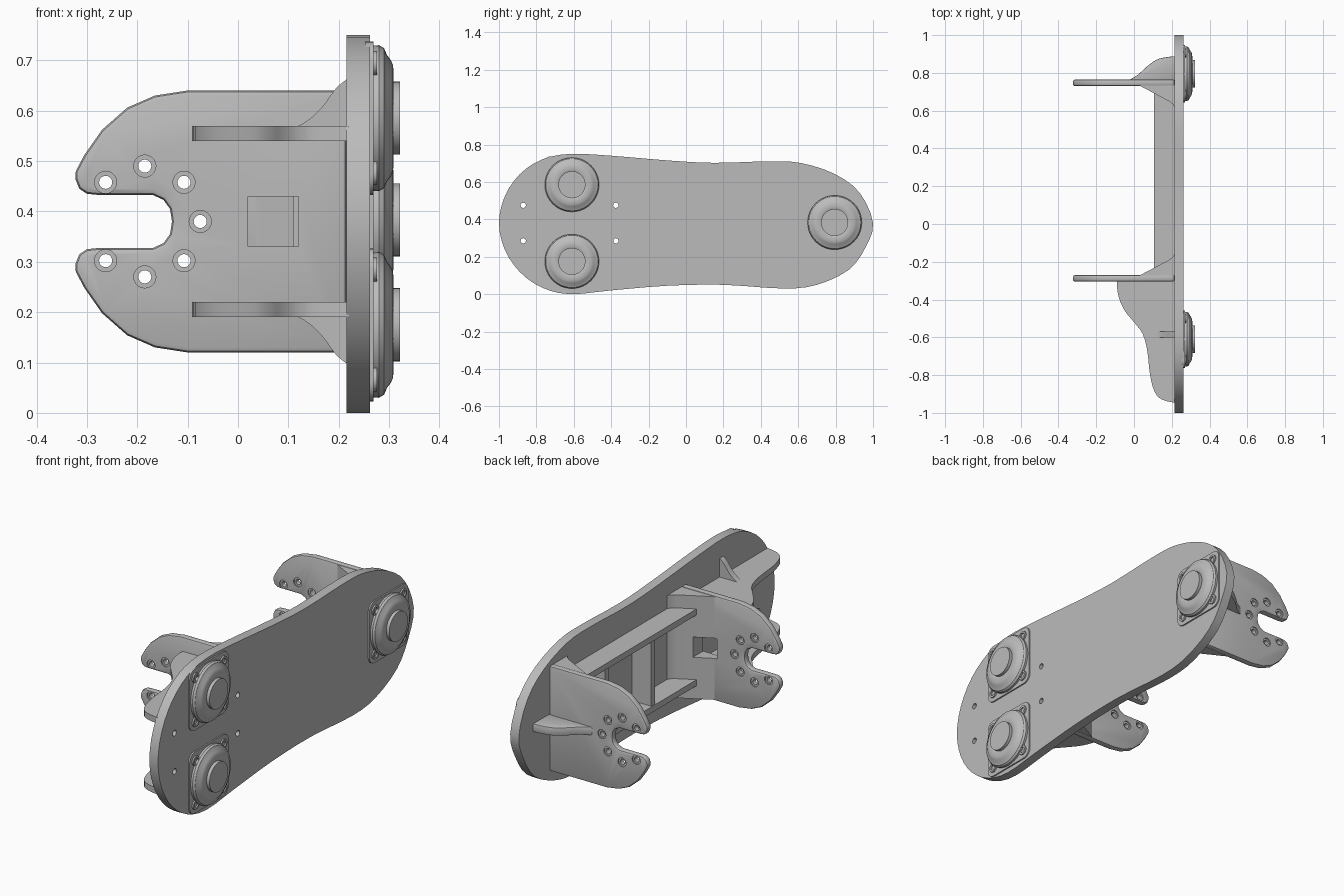
import bpy, bmesh, math
from mathutils import Vector

if "Cube" in bpy.data.objects:
    bpy.data.objects.remove(bpy.data.objects["Cube"], do_unlink=True)

GREY = (0.5, 0.5, 0.5, 1)
metal = bpy.data.materials.new("grey metal")
metal.use_nodes = True
metal.diffuse_color = GREY
metal.node_tree.nodes["Principled BSDF"].inputs["Base Color"].default_value = GREY

MID = 0.38           # height of the centre line
INNER, OUTER = 0.215, 0.262   # faces of the base plate


def finish(bm, name):
    bmesh.ops.recalc_face_normals(bm, faces=bm.faces)
    mesh = bpy.data.meshes.new(name)
    bm.to_mesh(mesh)
    bm.free()
    mesh.materials.append(metal)
    ob = bpy.data.objects.new(name, mesh)
    bpy.context.collection.objects.link(ob)
    return ob


def add_prism(bm, pts, axis, lo, hi):
    """Extrude a 2D outline along an axis; the other two axes keep their order."""
    def place(p, d):
        c = list(p)
        c.insert("xyz".index(axis), d)
        return bm.verts.new(c)
    a = [place(p, lo) for p in pts]
    b = [place(p, hi) for p in pts]
    bm.faces.new(a)
    bm.faces.new(b[::-1])
    for i in range(len(a)):
        j = (i + 1) % len(a)
        bm.faces.new((a[i], b[i], b[j], a[j]))


def prism(name, pts, axis, lo, hi):
    bm = bmesh.new()
    add_prism(bm, pts, axis, lo, hi)
    return finish(bm, name)


def circle(c, r, n=20):
    return [(c[0] + r * math.cos(math.tau * i / n), c[1] + r * math.sin(math.tau * i / n))
            for i in range(n)]


def rounded(c, half, r, n=5):
    pts = []
    for k, (sx, sy) in enumerate(((1, 1), (-1, 1), (-1, -1), (1, -1))):
        for i in range(n + 1):
            a = math.pi / 2 * (k + i / n)
            pts.append((c[0] + sx * (half - r) + r * math.cos(a),
                        c[1] + sy * (half - r) + r * math.sin(a)))
    return pts


def spline(pts, n=3, closed=False):
    """Smooth a list of points with a Catmull-Rom curve."""
    P = [Vector(p) for p in pts]
    m, out = len(P), []
    get = (lambda i: P[i % m]) if closed else (lambda i: P[max(0, min(m - 1, i))])
    for i in range(m if closed else m - 1):
        a, b, c, d = (get(i + k) for k in (-1, 0, 1, 2))
        for s in range(n):
            t = s / n
            out.append(tuple(0.5 * (2 * b + (c - a) * t + (2 * a - 5 * b + 4 * c - d) * t * t
                                    + (3 * b - a - 3 * c + d) * t ** 3)))
    return out if closed else out + [tuple(P[-1])]


def apply(ob, kind, **props):
    mod = ob.modifiers.new(kind, kind)
    for k, v in props.items():
        setattr(mod, k, v)
    bpy.context.view_layer.objects.active = ob
    bpy.ops.object.modifier_apply(modifier=mod.name)


def cut(ob, outlines, axis, lo, hi):
    bm = bmesh.new()
    for pts in outlines:
        add_prism(bm, pts, axis, lo, hi)
    cutter = finish(bm, "cutter")
    apply(ob, 'BOOLEAN', operation='DIFFERENCE', solver='EXACT', object=cutter)
    bpy.data.objects.remove(cutter, do_unlink=True)


def bevel(ob, width, segments=2):
    apply(ob, 'BEVEL', width=width, segments=segments, limit_method='ANGLE',
          angle_limit=math.radians(50))


# Base plate with mounting holes
outline = [(-1, .38), (-.97, .52), (-.89, .64), (-.77, .72), (-.62, .75), (-.4, .74),
           (-.1, .715), (.15, .702), (.45, .71), (.62, .7), (.8, .64), (.93, .54),
           (1, .38), (.96, .25), (.87, .13), (.7, .05), (.52, .03), (.2, .05),
           (-.1, .045), (-.4, .02), (-.62, 0), (-.77, .035), (-.89, .12), (-.97, .24)]
plate = prism("base_plate", spline(outline, 3, True), "x", INNER, OUTER)
cut(plate, [circle((y, z), 0.014) for y in (-0.87, -0.375) for z in (0.285, 0.475)],
    "x", 0.1, 0.4)

# Slotted flanges with a ring of counterbored holes
half = [(INNER, .26), (-.1, .26), (-.165, .25), (-.22, .226), (-.27, .182), (-.305, .132),
        (-.322, .1), (-.323, .085), (-.315, .065), (-.3, .055), (-.28, .053),
        (-.17, .053), (-.148, .043), (-.135, .025), (-.131, 0)]
flange_outline = [(x, MID + h) for x, h in half] + [(x, MID - h) for x, h in half[-2::-1]]
bolts = [(-0.185 + 0.11 * math.cos(k * math.pi / 4), MID + 0.11 * math.sin(k * math.pi / 4))
         for k in range(-3, 4)]
WINDOW = [(.02, .33), (.12, .33), (.12, .43), (.02, .43)]

for name, lo, hi, inward in (("front", -.305, -.27, 1), ("back", .73, .765, -1)):
    flange = prism(name + "_flange", flange_outline, "y", lo, hi)
    bevel(flange, 0.01)
    cut(flange, [circle(c, 0.013) for c in bolts], "y", lo - .1, hi + .1)
    for face in (lo, hi):
        cut(flange, [circle(c, 0.022) for c in bolts], "y", face - .006, face + .006)
    # Wedge that thickens the flange towards the plate
    y = hi - .005 if inward > 0 else lo + .005
    root = [(.025, y), (.185, y + inward * .085), (.205, y + inward * .1),
            (INNER + .005, y + inward * .125), (INNER + .005, y)]
    wedge = prism(name + "_flange_root", root, "z", MID - .255, MID + .255)
    if name == "front":
        for part in (flange, wedge):
            cut(part, [WINDOW], "y", -.5, 0)

# Gusset on the outside of the back flange
fin = spline([(-.03, .76), (.02, .79), (.07, .835), (.12, .87), (.17, .883), (INNER + .005, .888)])
gusset = prism("back_gusset", fin + [(INNER + .005, .76)], "z", MID - .02, MID + .02)
bevel(gusset, 0.006)

# Upper and lower shelves: rail between the flanges, curved rib in front, triangular gusset
rib = spline([(-.09, -.3), (-.085, -.37), (-.055, -.45), (0, -.52), (.045, -.58), (.07, -.67),
              (.085, -.8), (.11, -.89), (.15, -.93), (INNER + .005, -.947)])
web = spline([(.075, .17), (.13, .195), (.165, .225), (.195, .265), (INNER + .005, .285)])
for name, s in (("upper", 1), ("lower", -1)):
    z = MID + s * 0.175
    rail = [(.105, -.28), (INNER + .005, -.28), (INNER + .005, .74), (.105, .74)]
    prism(name + "_rail", rail, "z", z - .015, z + .015)
    prism(name + "_rib", rib + [(INNER + .005, -.3)], "z", z - .015, z + .015)
    pts = [(x, MID + s * h) for x, h in web + [(INNER + .005, .17)]]
    prism(name + "_gusset", pts, "y", -.6, -.57)

# Dividers between the two rails
for i, y in enumerate((.1, .46)):
    box = [(.11, MID - .17), (INNER + .005, MID - .17), (INNER + .005, MID + .17), (.11, MID + .17)]
    prism("divider_%d" % (i + 1), box, "y", y - .015, y + .015)


# Round housings on square pads, with bolt bosses
def lathe(name, centre, profile, n=40):
    bm = bmesh.new()
    rings = [[bm.verts.new((x, *p)) for p in circle(centre, r, n)] for r, x in profile]
    for a, b in zip(rings, rings[1:]):
        for i in range(n):
            j = (i + 1) % n
            bm.faces.new((a[i], a[j], b[j], b[i]))
    bm.faces.new(rings[0])
    bm.faces.new(rings[-1])
    return finish(bm, name)


DOME = [(.143, OUTER - .01), (.145, .28), (.139, .29), (.125, .296), (.116, .303), (.105, .308),
        (.08, .309), (.0725, .306), (.0725, .322)]
for name, c in (("upper", (-.61, .585)), ("lower", (-.61, .175)), ("rear", (.795, .383))):
    pad = prism(name + "_pad", rounded(c, .152, .04), "x", OUTER - .01, OUTER + .007)
    corners = [(c[0] + .109 * sy, c[1] + .109 * sz) for sy in (-1, 1) for sz in (-1, 1)]
    lathe(name + "_housing", c, DOME)
    bm = bmesh.new()
    for k in corners:
        add_prism(bm, circle(k, .024), "x", OUTER - .01, .276)
    bosses = finish(bm, name + "_bolt_bosses")
    cut(bosses, [circle(k, .014) for k in corners], "x", .269, .3)

# Smooth shading with sharp edges kept
bpy.ops.object.select_all(action='DESELECT')
for ob in bpy.context.scene.objects:
    if ob.type == 'MESH':
        ob.select_set(True)
        bpy.context.view_layer.objects.active = ob
bpy.ops.object.shade_smooth_by_angle(angle=math.radians(32))
